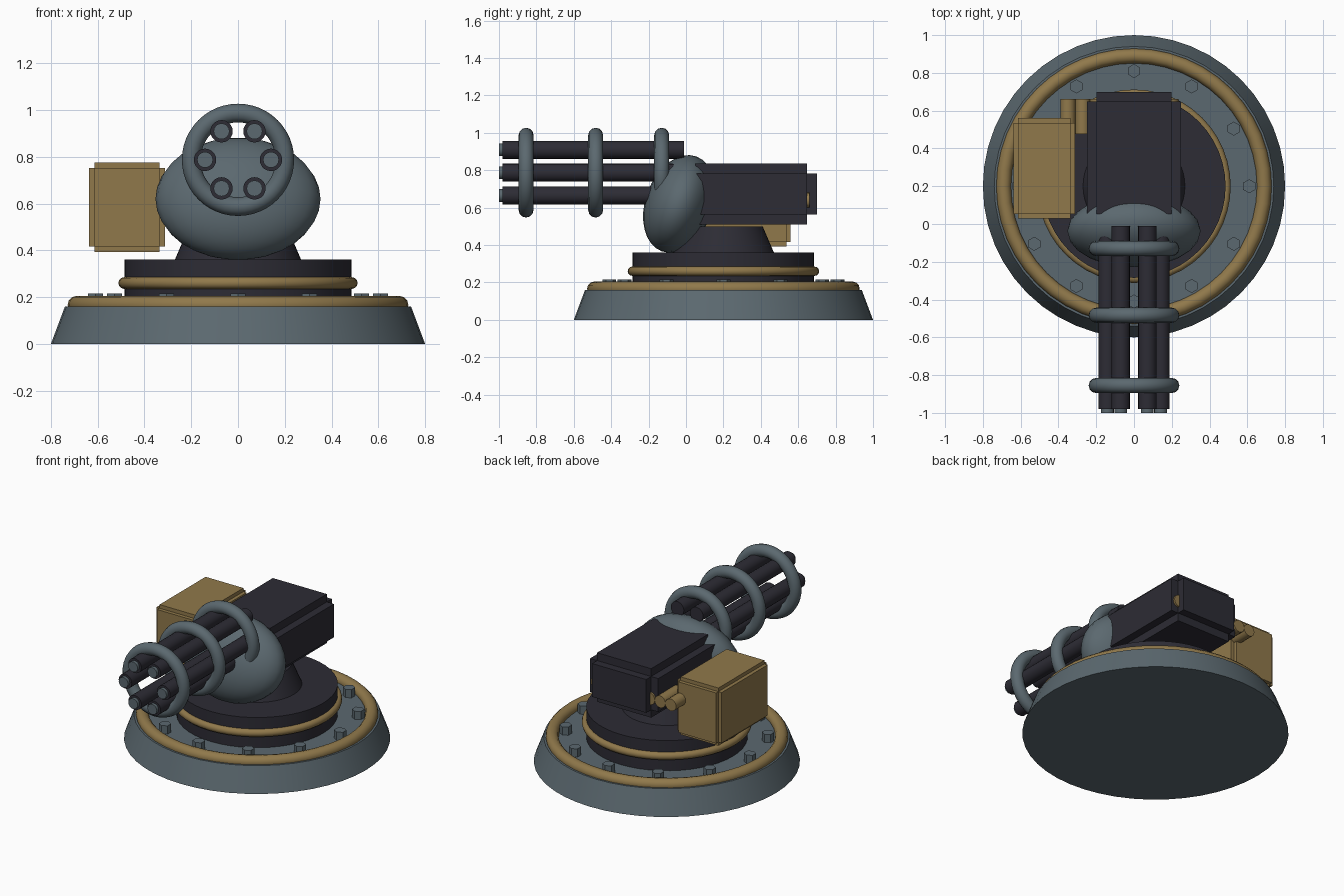
import bpy, math
from mathutils import Vector

cube = bpy.data.objects.get("Cube")
if cube:
    bpy.data.objects.remove(cube, do_unlink=True)


def material(name, rgb):
    m = bpy.data.materials.new(name)
    m.use_nodes = True
    m.diffuse_color = (*rgb, 1)
    bsdf = next(n for n in m.node_tree.nodes if n.type == 'BSDF_PRINCIPLED')
    bsdf.inputs["Base Color"].default_value = (*rgb, 1)
    return m


STEEL = material("blue_grey_steel", (0.105, 0.14, 0.16))
DARK = material("dark_gunmetal", (0.026, 0.025, 0.035))
BRASS = material("brass", (0.28, 0.19, 0.07))
ALONG_Y = (math.pi / 2, 0, 0)
CENTRE_Y = 0.2


def finish(name, mat, smooth=True):
    ob = bpy.context.object
    ob.name = name
    ob.data.materials.append(mat)
    if smooth:
        bpy.ops.object.shade_smooth_by_angle(angle=math.radians(35))
    return ob


def cone(name, mat, loc, r1, r2, depth, sides=32, rot=(0, 0, 0), smooth=True):
    bpy.ops.mesh.primitive_cone_add(vertices=sides, radius1=r1, radius2=r2,
                                    depth=depth, location=loc, rotation=rot)
    return finish(name, mat, smooth)


def disc(name, mat, z0, z1, r0, r1, sides=48):
    return cone(name, mat, (0, CENTRE_Y, (z0 + z1) / 2), r0, r1, z1 - z0, sides)


def torus(name, mat, loc, major, minor, rot=(0, 0, 0)):
    bpy.ops.mesh.primitive_torus_add(location=loc, rotation=rot, major_radius=major,
                                     minor_radius=minor, major_segments=48,
                                     minor_segments=12)
    return finish(name, mat)


def box(name, mat, lo, hi):
    lo, hi = Vector(lo), Vector(hi)
    bpy.ops.mesh.primitive_cube_add(size=1, location=(lo + hi) / 2)
    bpy.context.object.scale = hi - lo
    return finish(name, mat, False)


def plated_box(name, mat, lo, hi, step):
    """A box whose faces carry raised plates, leaving notched edges."""
    for axis, label in enumerate(("side", "end", "top")):
        a = [v + (0 if i == axis else step) for i, v in enumerate(lo)]
        b = [v - (0 if i == axis else step) for i, v in enumerate(hi)]
        box(f"{name}_{label}_plates", mat, a, b)


# Base with its trim ring and bolts
disc("base", STEEL, 0, 0.16, 0.8, 0.74)
torus("base_trim_ring", BRASS, (0, CENTRE_Y, 0.166), 0.69, 0.039)
for i in range(12):
    a = i * math.tau / 12
    cone("base_bolt", STEEL, (0.61 * math.cos(a), CENTRE_Y + 0.61 * math.sin(a), 0.185),
         0.037, 0.037, 0.06, 6, smooth=False)

# Turntable and neck
disc("turntable", DARK, 0.15, 0.36, 0.485, 0.485)
torus("turntable_trim_ring", BRASS, (0, CENTRE_Y, 0.26), 0.487, 0.025)
disc("neck", DARK, 0.355, 0.5, 0.272, 0.21)

# Rounded gun mount, leaning back slightly
bpy.ops.mesh.primitive_uv_sphere_add(segments=24, ring_count=16, radius=1,
                                     location=(0, -0.037, 0.62),
                                     rotation=(math.radians(-20), 0, 0))
bpy.context.object.scale = (0.353, 0.18, 0.27)
finish("gun_mount", STEEL)

# Receiver and ammunition box
plated_box("receiver", DARK, (-0.25, 0.0, 0.51), (0.25, 0.70, 0.835), 0.052)
plated_box("ammo_box", BRASS, (-0.637, 0.03, 0.392), (-0.312, 0.56, 0.775), 0.024)

# Row of rounds feeding the receiver
for i in range(8):
    cone("feed_round", BRASS, (-0.35 + i * 0.078, 0.568, 0.64),
         0.04, 0.04, 0.185, 16, ALONG_Y)

# Rotary barrels with muzzle tips
for i in range(6):
    a = i * math.tau / 6
    x, z = 0.141 * math.cos(a), 0.787 + 0.141 * math.sin(a)
    cone("barrel", DARK, (x, -0.495, z), 0.048, 0.048, 0.97, 20, ALONG_Y)
    cone("muzzle_tip", STEEL, (x, -0.985, z), 0.034, 0.034, 0.03, 16, ALONG_Y)

# Barrel clamps
for y in (-0.855, -0.483, -0.13):
    torus("barrel_ring", STEEL, (0, y, 0.787), 0.2, 0.04, ALONG_Y)
